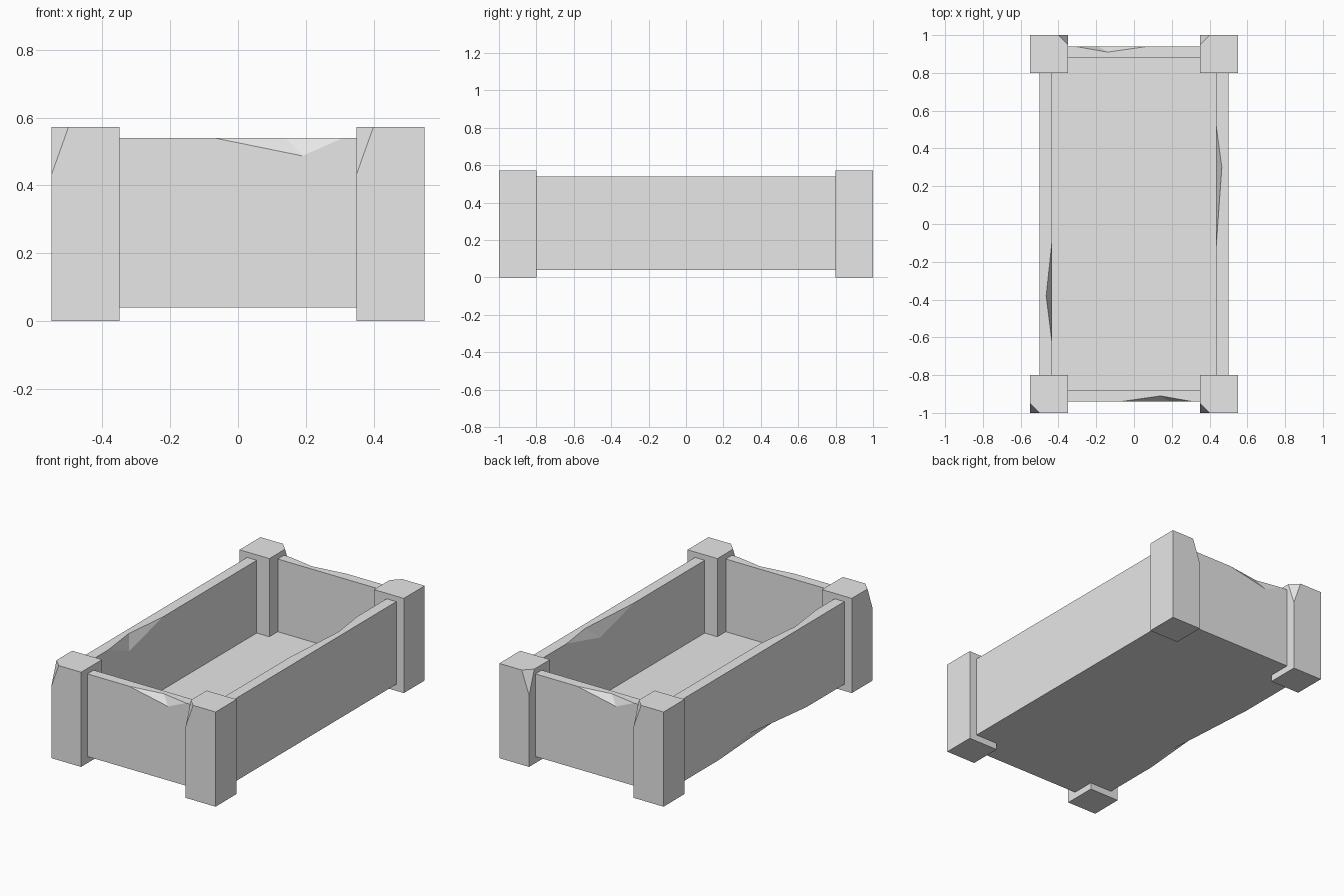
import bpy
import bmesh
from mathutils import Vector

cube = bpy.data.objects.get("Cube")
if cube:
    bpy.data.objects.remove(cube, do_unlink=True)

stone = bpy.data.materials.new("grey_stone")
stone.use_nodes = True
GREY = (0.8, 0.8, 0.8, 1)
stone.diffuse_color = GREY
stone.node_tree.nodes["Principled BSDF"].inputs["Base Color"].default_value = GREY


def hull(name, points):
    """Convex solid around a few points."""
    bm = bmesh.new()
    for p in points:
        bm.verts.new(p)
    result = bmesh.ops.convex_hull(bm, input=bm.verts[:])
    bmesh.ops.delete(bm, geom=result["geom_interior"], context="VERTS")
    bmesh.ops.dissolve_limit(bm, angle_limit=0.001, verts=bm.verts[:], edges=bm.edges[:])
    bmesh.ops.recalc_face_normals(bm, faces=bm.faces[:])
    mesh = bpy.data.meshes.new(name)
    bm.to_mesh(mesh)
    bm.free()
    mesh.materials.append(stone)
    obj = bpy.data.objects.new(name, mesh)
    bpy.context.collection.objects.link(obj)
    return obj


def block(name, low, high):
    xs, ys, zs = zip(low, high)
    return hull(name, [(x, y, z) for x in xs for y in ys for z in zs])


def carve(obj, points):
    """Boolean away a chip, then discard its cutter."""
    cutter = hull("chip_cutter", points)
    cutter.hide_render = True
    mod = obj.modifiers.new("chip", "BOOLEAN")
    mod.operation = "DIFFERENCE"
    mod.solver = "EXACT"
    mod.object = cutter
    bpy.context.view_layer.objects.active = obj
    bpy.ops.object.modifier_apply(modifier=mod.name)
    bpy.data.objects.remove(cutter, do_unlink=True)


def chip_edge(obj, a, b, c, d):
    """Chip between edge points a, b and face points c, d."""
    a, b, c, d = map(Vector, (a, b, c, d))
    mid = (a + b) / 2
    carve(obj, [a, b, c, d, mid * 3 - c - d])


def chip_corner(obj, corner, sx, sy):
    """Chip a top corner; sx, sy point into the block."""
    k = Vector(corner)
    cuts = [Vector((sx * 0.05, 0, 0)), Vector((0, sy * 0.05, 0)), Vector((0, 0, -0.14))]
    carve(obj, [k + v for v in cuts] + [k - sum(cuts, Vector())])


BASE, RIM, TOP = 0.04, 0.54, 0.573

# Corner posts, each with one broken top corner
for name, x, y, cx, sx in (
    ("front_right_post", -0.55, -1, -0.55, 1),
    ("front_left_post", 0.35, -1, 0.35, 1),
    ("back_right_post", -0.55, 0.8, -0.35, -1),
    ("back_left_post", 0.35, 0.8, 0.35, 1),
):
    post = block(name, (x, y, 0), (x + 0.2, y + 0.2, TOP))
    end = -1 if y < 0 else 1
    chip_corner(post, (cx, end, TOP), sx, -end)

# End walls, chipped on the outer rim
for name, s in (("front_wall", -1), ("back_wall", 1)):
    wall = block(name, (-0.4, s * 0.88, BASE), (0.4, s * 0.94, RIM))
    chip_edge(wall, (s * 0.07, s * 0.94, RIM), (s * -0.31, s * 0.94, RIM),
              (s * -0.14, s * 0.91, RIM), (s * -0.19, s * 0.94, 0.487))

# Side walls, chipped on the inner rim
for name, s, y0, yc, yd, y1 in (
    ("left_wall", 1, -0.12, 0.3, 0.2, 0.52),
    ("right_wall", -1, -0.1, -0.38, -0.42, -0.62),
):
    wall = block(name, (s * 0.435, -0.85, BASE), (s * 0.5, 0.85, RIM))
    chip_edge(wall, (s * 0.435, y0, RIM), (s * 0.435, y1, RIM),
              (s * 0.465, yc, RIM), (s * 0.435, yd, 0.455))

# Worn lower edge on the right wall
chip_edge(wall, (-0.5, 0.4, BASE), (-0.5, -0.44, BASE),
          (-0.46, -0.2, BASE), (-0.5, 0.12, 0.09))

# Floor slab
block("floor", (-0.435, -0.88, BASE), (0.435, 0.88, 0.1))
